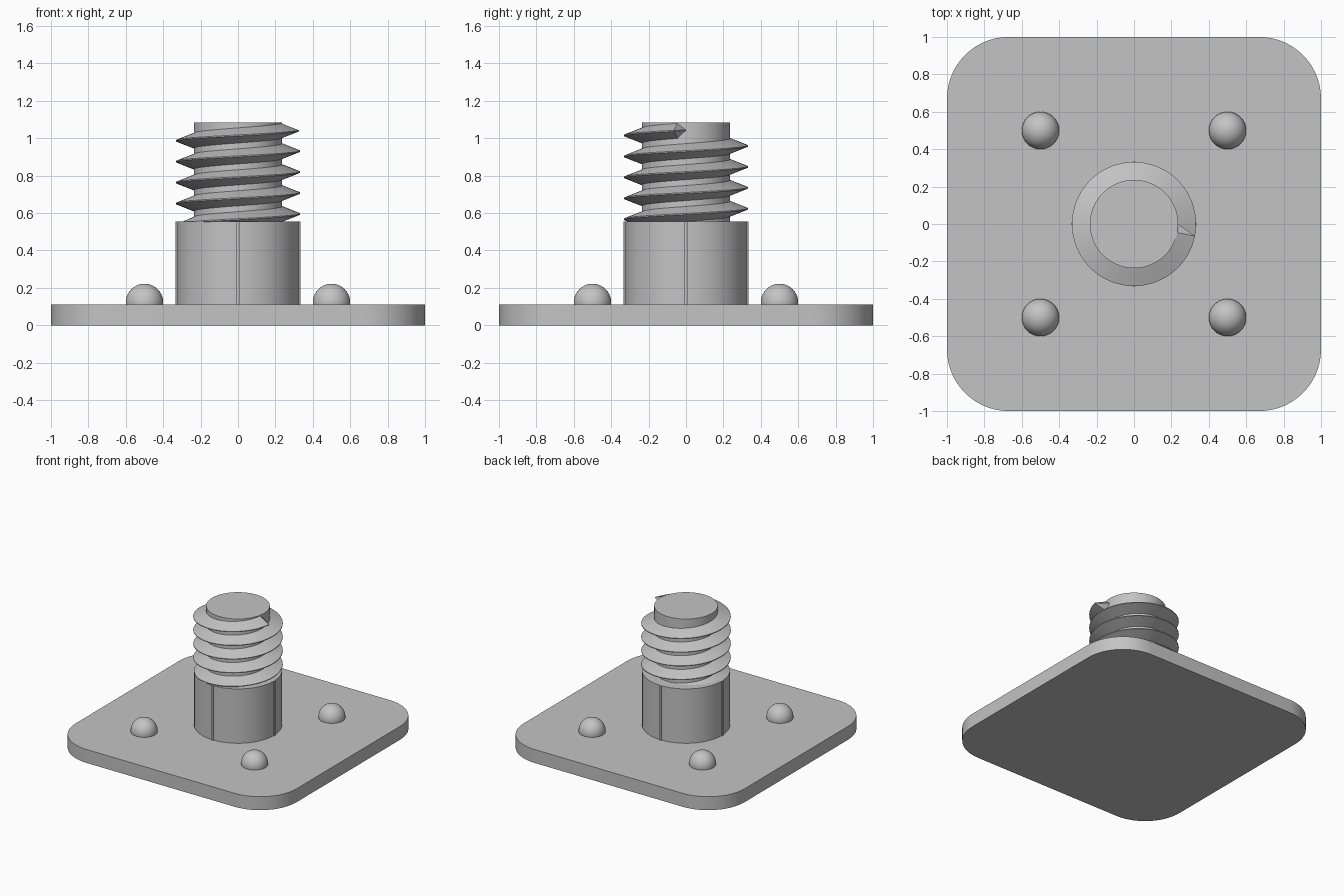
import bpy, bmesh, math
from mathutils import Matrix, Vector

cube = bpy.data.objects.get("Cube")
if cube:
    bpy.data.objects.remove(cube, do_unlink=True)

grey = bpy.data.materials.new("plain grey")
grey.use_nodes = True
COLOUR = (0.55, 0.55, 0.55, 1)
grey.diffuse_color = COLOUR
grey.node_tree.nodes["Principled BSDF"].inputs["Base Color"].default_value = COLOUR

PLATE_TOP, COLLAR_TOP, SHAFT_TOP = 0.11, 0.555, 1.085
COLLAR_R, SHAFT_R, CREST_R = 0.326, 0.236, 0.332


def finish(name, bm):
    """Turn a bmesh into a shaded, coloured object."""
    bmesh.ops.recalc_face_normals(bm, faces=bm.faces)
    mesh = bpy.data.meshes.new(name)
    bm.to_mesh(mesh)
    bm.free()
    mesh.materials.append(grey)
    obj = bpy.data.objects.new(name, mesh)
    bpy.context.collection.objects.link(obj)
    bpy.ops.object.select_all(action="DESELECT")
    obj.select_set(True)
    bpy.context.view_layer.objects.active = obj
    bpy.ops.object.shade_smooth_by_angle(angle=math.radians(30))
    return obj


def cylinder(name, radius, bottom, top):
    bm = bmesh.new()
    bmesh.ops.create_cone(bm, cap_ends=True, segments=64, radius1=radius, radius2=radius,
                          depth=top - bottom,
                          matrix=Matrix.Translation((0, 0, (top + bottom) / 2)))
    return finish(name, bm)


# Base plate with rounded corners
bm = bmesh.new()
bmesh.ops.create_cube(bm, size=1, matrix=Matrix.Translation((0, 0, PLATE_TOP / 2))
                      @ Matrix.Diagonal((2, 2, PLATE_TOP, 1)))
uprights = [e for e in bm.edges if abs(e.verts[0].co.z - e.verts[1].co.z) > 0.01]
bmesh.ops.bevel(bm, geom=uprights, offset=0.33, segments=14, profile=0.5, affect="EDGES")
finish("base_plate", bm)

# Four round studs
for x, side in ((-0.5, "right"), (0.5, "left")):
    for y, end in ((-0.5, "front"), (0.5, "back")):
        bm = bmesh.new()
        bmesh.ops.create_uvsphere(bm, u_segments=32, v_segments=20, radius=0.1,
                                  matrix=Matrix.Translation((x, y, 0.122)))
        bmesh.ops.bisect_plane(bm, geom=bm.verts[:] + bm.edges[:] + bm.faces[:],
                               plane_co=(0, 0, PLATE_TOP - 0.01), plane_no=(0, 0, 1),
                               clear_inner=True)
        finish(f"stud_{end}_{side}", bm)

# Collar, shaft and four slim ribs on the collar
cylinder("collar", COLLAR_R, PLATE_TOP, COLLAR_TOP)
cylinder("shaft", SHAFT_R, COLLAR_TOP, SHAFT_TOP)
bm = bmesh.new()
for i in range(4):
    bmesh.ops.create_cube(bm, size=1, matrix=Matrix.Rotation(i * math.pi / 2, 4, "Z")
                          @ Matrix.Translation((COLLAR_R, 0, (PLATE_TOP + COLLAR_TOP) / 2))
                          @ Matrix.Diagonal((0.016, 0.016, COLLAR_TOP - PLATE_TOP, 1)))
finish("collar_ribs", bm)

# Right-handed thread: a V profile swept up a helix, tapering to a point at the top
TURNS, STEPS, PITCH, TOP_Z, HALF = 5, 64, 0.112, 1.043, 0.042
bm = bmesh.new()
rings = []
total = TURNS * STEPS
for i in range(total - 1):
    angle = 2 * math.pi * i / STEPS
    z = TOP_Z - PITCH * (total - i) / STEPS
    crest = CREST_R if z > COLLAR_TOP else COLLAR_R - 0.004
    profile = ((SHAFT_R - 0.004, -HALF), (crest, -0.003),
               (crest, 0.003), (SHAFT_R - 0.004, HALF))
    rings.append([bm.verts.new((r * math.cos(angle), r * math.sin(angle), z + dz))
                  for r, dz in profile])
for a, b in zip(rings, rings[1:]):
    for j in range(4):
        k = (j + 1) % 4
        bm.faces.new((a[j], a[k], b[k], b[j]))
bm.faces.new(rings[0])
tip = bm.verts.new((SHAFT_R, 0, TOP_Z))
for j in range(4):
    bm.faces.new((rings[-1][j], rings[-1][(j + 1) % 4], tip))
finish("screw_thread", bm)
